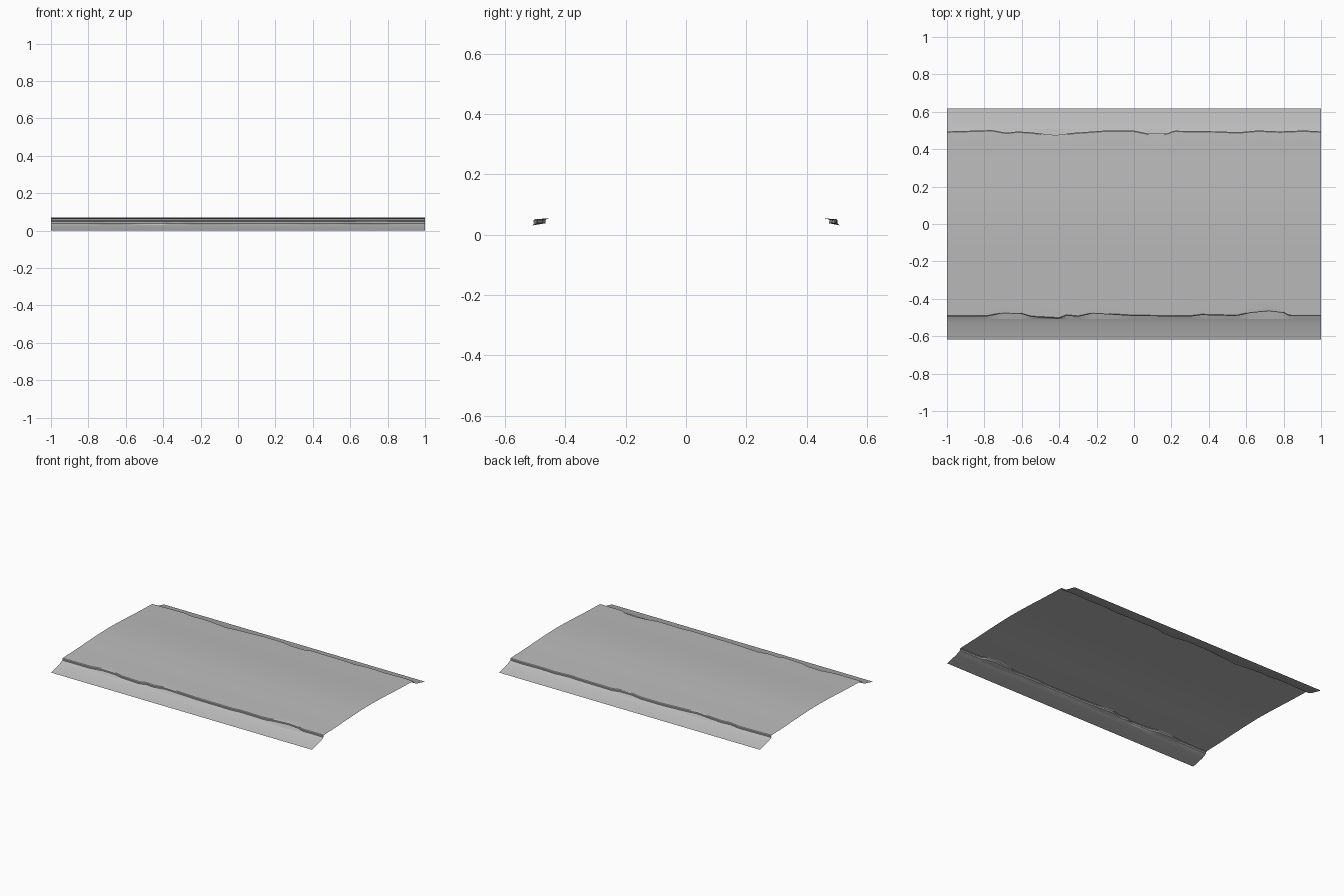
import bpy
import bmesh

cube = bpy.data.objects.get("Cube")
if cube:
    bpy.data.objects.remove(cube)

asphalt = bpy.data.materials.new("asphalt_grey")
asphalt.use_nodes = True
GREY = (0.5, 0.5, 0.5, 1)
asphalt.diffuse_color = GREY
asphalt.node_tree.nodes["Principled BSDF"].inputs["Base Color"].default_value = GREY

# Broken pavement edge: distance from the centre line along x
FRONT_EDGE = [(-1, .495), (-.79, .495), (-.7, .478), (-.6, .482), (-.55, .497),
              (-.4, .505), (-.36, .49), (-.3, .496), (-.22, .479), (0, .492),
              (.3, .495), (.36, .487), (.55, .492), (.62, .476), (.72, .466),
              (.8, .476), (.83, .493), (1, .493)]
BACK_EDGE = [(-1, .495), (-.76, .502), (-.68, .488), (-.62, .495), (-.55, .49),
             (-.42, .475), (-.33, .487), (-.15, .5), (0, .499), (.08, .483),
             (.18, .485), (.21, .499), (.47, .495), (.55, .49), (.66, .5),
             (.78, .495), (.91, .5), (1, .495)]
STEPS = 100


def edge_at(knots, x):
    for (x0, y0), (x1, y1) in zip(knots, knots[1:]):
        if x <= x1 + 1e-6:
            return y0 + (y1 - y0) * (x - x0) / (x1 - x0)
    return knots[-1][1]


def half_profile(edge):
    """Crowned road, chipped lip, then sloping verge."""
    return [(0, .07), (.1, .068), (.2, .064), (.3, .059), (.4, .055), (.45, .054),
            (edge - .005, .052), (edge, .048), (edge - .001, .038),
            (.508, .031), (.53, .021), (.618, 0)]


def add_sheet(name, first, last):
    """Loft a strip of the cross-section along x, on both sides."""
    bm = bmesh.new()
    rows = []
    for i in range(STEPS + 1):
        x = -1 + 2 * i / STEPS
        front = half_profile(edge_at(FRONT_EDGE, x))[first:last]
        back = half_profile(edge_at(BACK_EDGE, x))[first:last]
        rows.append([[bm.verts.new((x, side * y, z)) for y, z in pts]
                     for side, pts in ((-1, front), (1, back))])
    for a, b in zip(rows, rows[1:]):
        for side in (0, 1):
            p, q = a[side], b[side]
            for j in range(len(p) - 1):
                quad = [p[j], q[j], q[j + 1], p[j + 1]]
                if side == 0:
                    quad.reverse()
                quad.reverse()
                bm.faces.new(quad)
    bmesh.ops.remove_doubles(bm, verts=bm.verts, dist=1e-5)
    bm.normal_update()
    # Keep the open sheet facing upward
    if sum(f.normal.z * f.calc_area() for f in bm.faces) < 0:
        bmesh.ops.reverse_faces(bm, faces=bm.faces)
    mesh = bpy.data.meshes.new(name)
    bm.to_mesh(mesh)
    bm.free()
    mesh.materials.append(asphalt)
    obj = bpy.data.objects.new(name, mesh)
    bpy.context.collection.objects.link(obj)
    bpy.ops.object.select_all(action="DESELECT")
    obj.select_set(True)
    bpy.context.view_layer.objects.active = obj
    bpy.ops.object.shade_smooth_by_angle(angle=0.6)


add_sheet("road_surface", 0, 7)
add_sheet("broken_edges", 6, 10)
add_sheet("verges", 9, 12)
